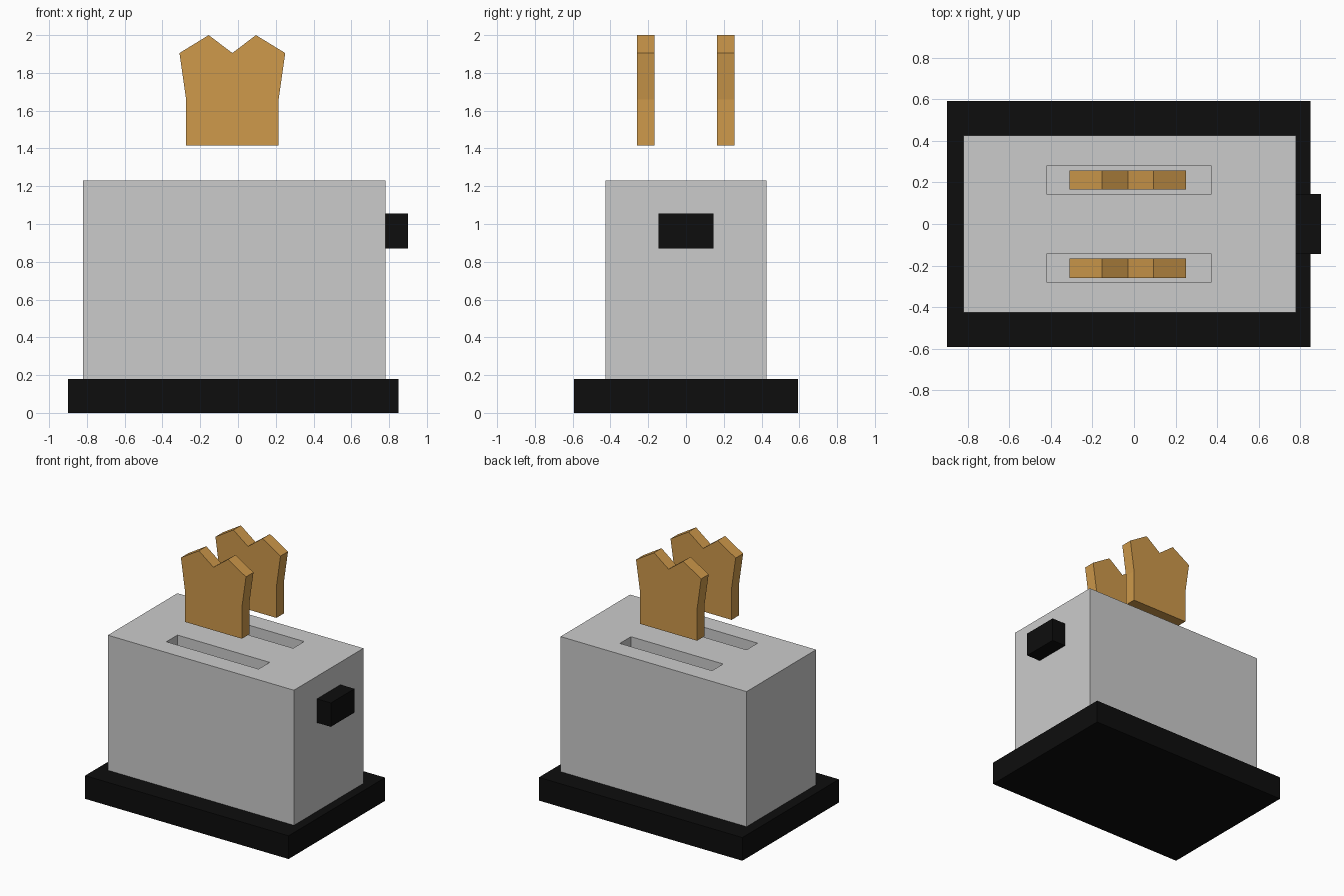
import bpy
import bmesh

if "Cube" in bpy.data.objects:
    bpy.data.objects.remove(bpy.data.objects["Cube"])


def material(name, color):
    mat = bpy.data.materials.new(name)
    mat.diffuse_color = (*color, 1)
    mat.use_nodes = True
    mat.node_tree.nodes["Principled BSDF"].inputs["Base Color"].default_value = mat.diffuse_color
    return mat


def box(name, lo, hi, mat=None):
    bpy.ops.mesh.primitive_cube_add(size=1, location=[(a + b) / 2 for a, b in zip(lo, hi)])
    obj = bpy.context.object
    obj.name = name
    obj.scale = [b - a for a, b in zip(lo, hi)]
    bpy.ops.object.transform_apply(location=False, rotation=False, scale=True)
    if mat:
        obj.data.materials.append(mat)
    return obj


def slab(name, profile, y, thickness, mat):
    bm = bmesh.new()
    face = bm.faces.new([bm.verts.new((x, y - thickness / 2, z)) for x, z in profile])
    ext = bmesh.ops.extrude_face_region(bm, geom=[face])
    verts = [v for v in ext["geom"] if isinstance(v, bmesh.types.BMVert)]
    bmesh.ops.translate(bm, verts=verts, vec=(0, thickness, 0))
    bmesh.ops.recalc_face_normals(bm, faces=bm.faces)
    mesh = bpy.data.meshes.new(name)
    bm.to_mesh(mesh)
    bm.free()
    mesh.materials.append(mat)
    obj = bpy.data.objects.new(name, mesh)
    bpy.context.collection.objects.link(obj)
    return obj


black = material("black_plastic", (0.004, 0.004, 0.004))
toast = material("toast", (0.62, 0.32, 0.07))

# Base plate and lever knob
box("base", (-0.90, -0.593, 0), (0.85, 0.593, 0.18), black)
box("lever", (0.78, -0.145, 0.87), (0.90, 0.145, 1.055), black)

# Body with two bread slots cut into the top
body = box("body", (-0.82, -0.427, 0.18), (0.78, 0.427, 1.23))
for side in (-1, 1):
    y = side * 0.212
    cutter = box("slot_cutter", (-0.42, y - 0.068, 0.6), (0.373, y + 0.068, 1.4))
    mod = body.modifiers.new("slot", "BOOLEAN")
    mod.operation = "DIFFERENCE"
    mod.solver = "EXACT"
    mod.object = cutter
    bpy.context.view_layer.objects.active = body
    bpy.ops.object.modifier_apply(modifier=mod.name)
    bpy.data.objects.remove(cutter)

# Slices of toast popping out: mirrored half profile about the slice centre
cx = -0.03
half = [(0.245, 1.415), (0.245, 1.66), (0.28, 1.905), (0.125, 2.0)]
profile = ([(cx + x, z) for x, z in half] + [(cx, 1.905)]
           + [(cx - x, z) for x, z in reversed(half)])
for label, y in (("front", -0.213), ("back", 0.211)):
    slab(label + "_toast", profile, y, 0.092, toast)
